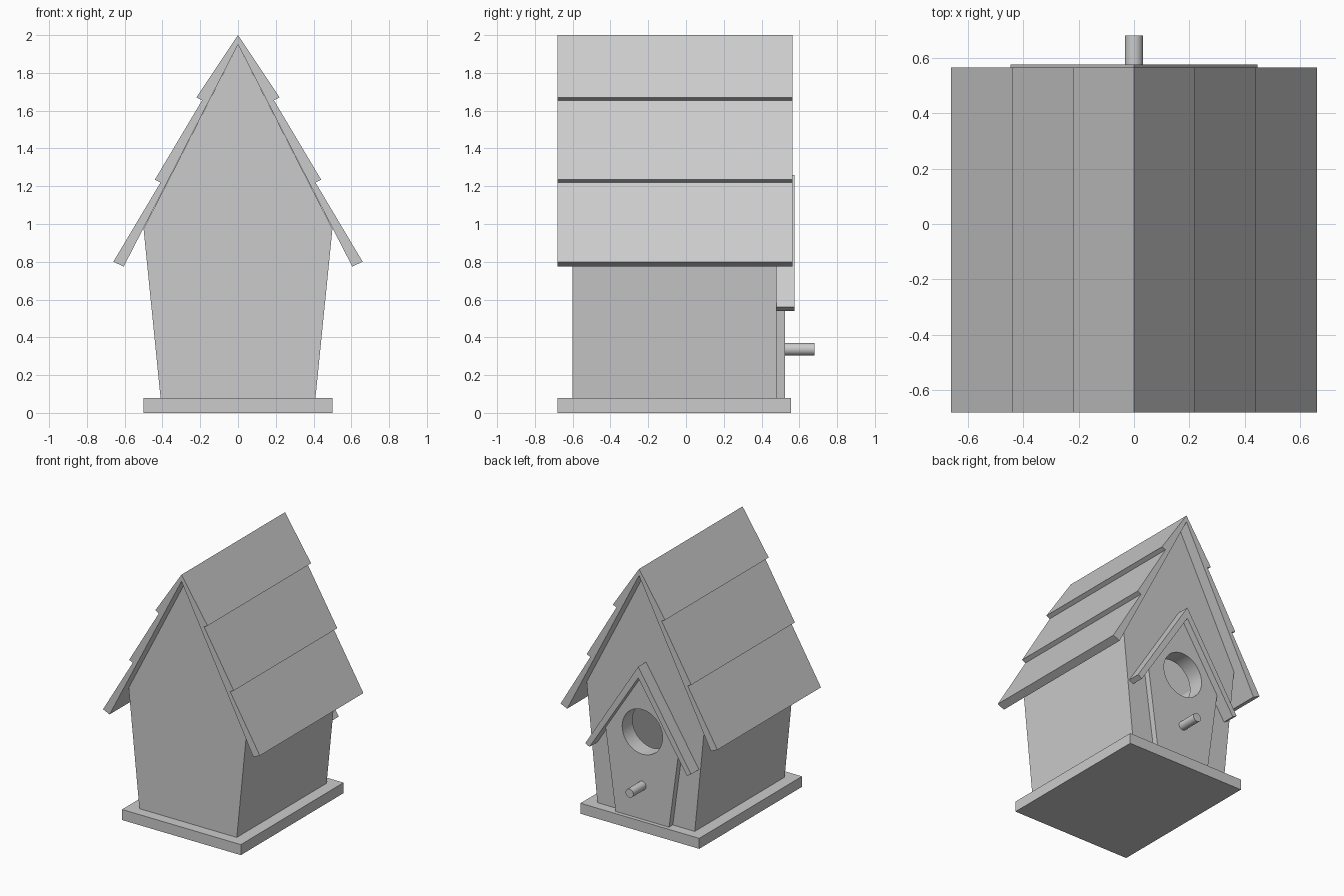
import bpy
import bmesh
import math

cube = bpy.data.objects.get("Cube")
if cube:
    bpy.data.objects.remove(cube)

GREY = (0.6, 0.6, 0.6, 1.0)
mat = bpy.data.materials.new("plain grey")
mat.use_nodes = True
mat.diffuse_color = GREY
mat.node_tree.nodes["Principled BSDF"].inputs["Base Color"].default_value = GREY


def mirrored(half):
    """Close a right-hand (x, z) outline with its mirror image, without doubling the centre."""
    return half + [(-x, z) for x, z in reversed(half) if x > 0]


def prism(name, outline, y0, y1):
    """Extrude an (x, z) outline from y0 to y1."""
    bm = bmesh.new()
    face = bm.faces.new([bm.verts.new((x, y0, z)) for x, z in outline])
    ext = bmesh.ops.extrude_face_region(bm, geom=[face])["geom"]
    verts = [v for v in ext if isinstance(v, bmesh.types.BMVert)]
    bmesh.ops.translate(bm, verts=verts, vec=(0, y1 - y0, 0))
    bmesh.ops.recalc_face_normals(bm, faces=bm.faces)
    mesh = bpy.data.meshes.new(name)
    bm.to_mesh(mesh)
    bm.free()
    mesh.materials.append(mat)
    obj = bpy.data.objects.new(name, mesh)
    bpy.context.collection.objects.link(obj)
    return obj


def disc(radius, z, sides):
    return [(radius * math.cos(math.tau * i / sides),
             z + radius * math.sin(math.tau * i / sides)) for i in range(sides)]


def smooth(obj):
    bpy.ops.object.select_all(action="DESELECT")
    obj.select_set(True)
    bpy.context.view_layer.objects.active = obj
    bpy.ops.object.shade_smooth_by_angle(angle=math.radians(30))


def cut(obj, cutter):
    bpy.ops.object.select_all(action="DESELECT")
    obj.select_set(True)
    bpy.context.view_layer.objects.active = obj
    mod = obj.modifiers.new("cut", "BOOLEAN")
    mod.operation = "DIFFERENCE"
    mod.solver = "EXACT"
    mod.object = cutter
    bpy.ops.object.modifier_apply(modifier=mod.name)


# Base board
prism("base", mirrored([(0.5, 0), (0.5, 0.08)]), -0.68, 0.555)

# Hollow house and raised entrance plate
house = prism("house", mirrored([(0.41, 0.08), (0.5, 0.975), (0, 1.95)]), -0.6, 0.48)
plate = prism("entrance_plate", mirrored([(0.225, 0.08), (0.31, 0.70), (0, 1.175)]),
              0.48, 0.525)

# Room inside and round entrance hole
room = prism("room_cutter", mirrored([(0.34, 0.15), (0.42, 0.96), (0, 1.79)]), -0.52, 0.40)
hole = prism("hole_cutter", disc(0.17, 0.745, 40), 0.3, 0.6)
cut(house, room)
cut(house, hole)
cut(plate, hole)
for cutter in (room, hole):
    bpy.data.objects.remove(cutter)
smooth(house)
smooth(plate)

# Stepped roof: three overlapping boards on each slope
boards = [(0, 2.0), (0.22, 1.67), (0.19, 1.655), (0.44, 1.235), (0.41, 1.22),
          (0.66, 0.80), (0.605, 0.775)]
inner = [(0, 1.95)]
roof = boards + inner + [(-x, z) for x, z in reversed(boards[1:])]
prism("roof", roof, -0.68, 0.565)

# Small hood over the entrance
hood = [(0, 1.26), (0.445, 0.56), (0.41, 0.54), (0, 1.175), (-0.41, 0.54), (-0.445, 0.56)]
prism("entrance_hood", hood, 0.48, 0.575)

# Perch
smooth(prism("perch", disc(0.033, 0.337, 24), 0.5, 0.68))
